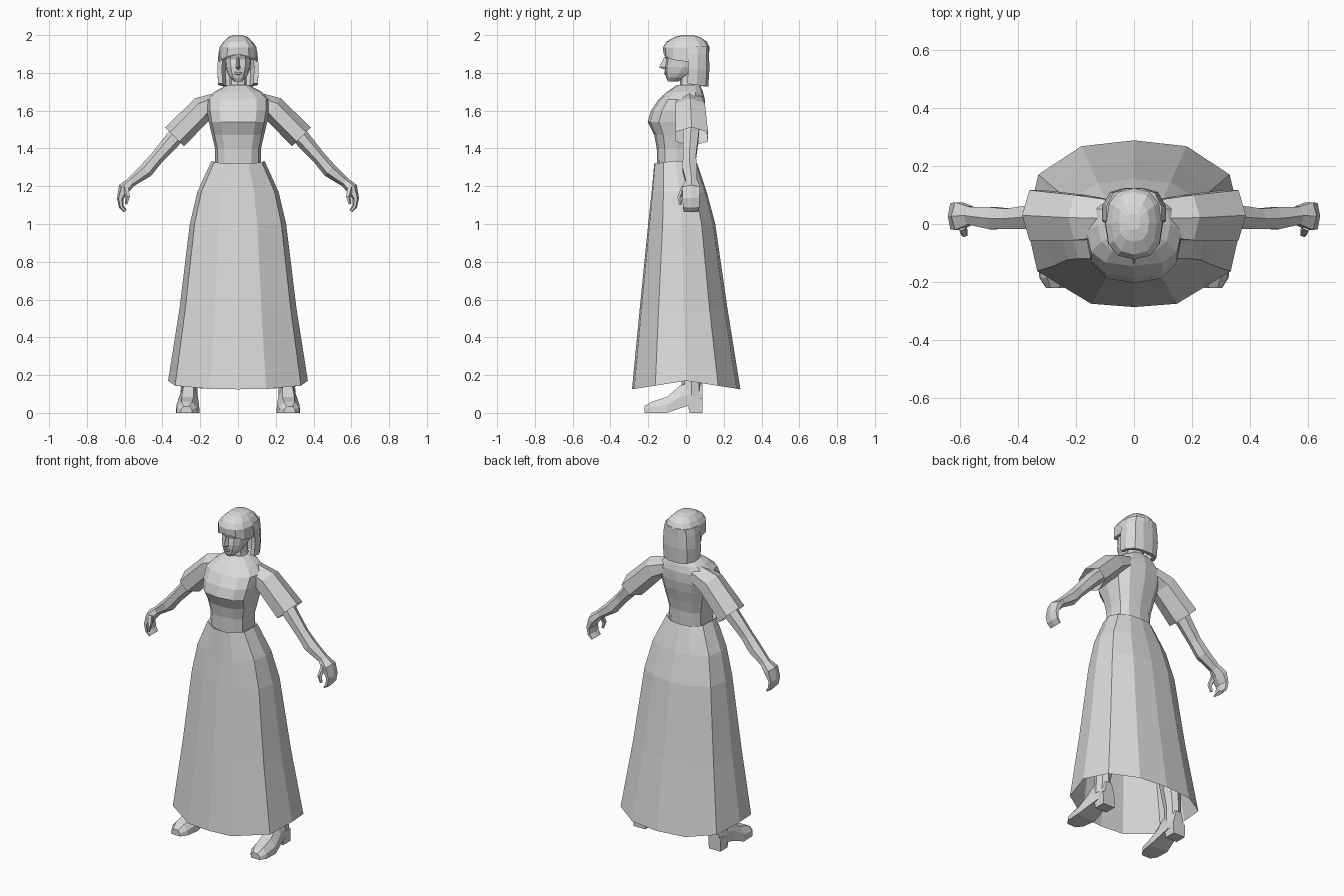
import bpy
import bmesh
from math import cos, sin, pi, copysign
from mathutils import Vector

default_cube = bpy.data.objects.get("Cube")
if default_cube:
    bpy.data.objects.remove(default_cube, do_unlink=True)

grey = bpy.data.materials.new("light_grey")
grey.use_nodes = True
grey.diffuse_color = (0.7, 0.7, 0.7, 1)
grey.node_tree.nodes["Principled BSDF"].inputs["Base Color"].default_value = grey.diffuse_color


def loft(name, rings, closed=True, cap_start=True, cap_end=True):
    """Skin a list of point rings into one flat-shaded object."""
    bm = bmesh.new()
    rows = [[bm.verts.new(point) for point in ring] for ring in rings]
    count = len(rows[0])
    for low, high in zip(rows, rows[1:]):
        for i in range(count if closed else count - 1):
            j = (i + 1) % count
            bm.faces.new((low[i], low[j], high[j], high[i]))
    if closed and cap_start:
        bm.faces.new(rows[0])
    if closed and cap_end:
        bm.faces.new(rows[-1])
    bmesh.ops.recalc_face_normals(bm, faces=bm.faces)
    mesh = bpy.data.meshes.new(name)
    bm.to_mesh(mesh)
    bm.free()
    mesh.materials.append(grey)
    obj = bpy.data.objects.new(name, mesh)
    bpy.context.collection.objects.link(obj)
    return obj


def soft(value, power):
    return copysign(abs(value) ** power, value)


def oval(z, width, front, back, count=12, power=0.8):
    """Horizontal rounded ring given by half width, front y and back y."""
    middle, depth = (front + back) / 2, (back - front) / 2
    angles = [2 * pi * i / count for i in range(count)]
    return [Vector((width * soft(cos(a), power), middle + depth * soft(sin(a), power), z))
            for a in angles]


def limb(name, stations, side, count=6, **caps):
    """Tube through stations of x, z, thickness, y and half depth."""
    rings = []
    for k, (x, z, thick, y, depth) in enumerate(stations):
        before = stations[max(k - 1, 0)]
        after = stations[min(k + 1, len(stations) - 1)]
        along = Vector((after[0] - before[0], 0, after[1] - before[1])).normalized()
        across = Vector((-along.z, 0, along.x))
        ring = []
        for i in range(count):
            a = 2 * pi * i / count
            p = Vector((x, y, z)) + across * thick * cos(a) + Vector((0, depth * sin(a), 0))
            ring.append((p.x * side, p.y, p.z))
        rings.append(ring)
    return loft(name, rings, **caps)


# Skirt: panelled outline swept from waistband to flared hem
half_outline = [(0, -1), (.4, -.96), (.9, -.57), (1, 0), (.89, .59), (.49, .93), (0, 1)]
outline = half_outline + [(-x, y) for x, y in half_outline[-2:0:-1]]
skirt_rows = [
    (1.32, .115, -.15, .05, .01), (1.335, .14, -.168, .06, .015),
    (1.17, .215, -.182, .11, 0), (1.0, .255, -.2, .155, 0),
    (.55, .31, -.245, .22, 0), (.17, .37, -.286, .288, .045)]
skirt_rings = [[(w * x, (f + b) / 2 + (b - f) / 2 * y, z - drop * abs(y)) for x, y in outline]
               for z, w, f, b, drop in skirt_rows]
loft("skirt", skirt_rings, cap_start=False, cap_end=False)

# Bodice with bust and sloping shoulders
bodice_rows = [
    (1.29, .12, -.152, .05), (1.4, .122, -.155, .055), (1.47, .138, -.168, .07),
    (1.54, .155, -.203, .09), (1.6, .165, -.185, .1), (1.66, .165, -.145, .1),
    (1.7, .125, -.1, .09), (1.735, .06, -.05, .075)]
loft("bodice", [oval(*row, power=0.75) for row in bodice_rows])

# Neck and face
neck_rows = [(1.7, .055, -.035, .075), (1.75, .044, -.032, .06), (1.83, .043, -.03, .06)]
loft("neck", [oval(*row, count=8) for row in neck_rows])
head_rows = [
    (1.755, .02, -.095, -.04), (1.775, .042, -.106, 0), (1.8, .056, -.11, .04),
    (1.83, .066, -.112, .08), (1.87, .07, -.105, .09), (1.9, .072, -.116, .09),
    (1.95, .065, -.1, .08)]
loft("head", [oval(*row) for row in head_rows])
loft("nose", [[(-w, -.1, z), (0, tip, z), (w, -.1, z)]
              for z, w, tip in [(1.885, .008, -.114), (1.84, .012, -.138),
                                (1.83, .016, -.142), (1.818, .012, -.115)]])
loft("lips", [oval(z, w, front, -.09, count=8)
              for z, w, front in [(1.788, .01, -.11), (1.795, .019, -.117),
                                  (1.801, .022, -.113), (1.807, .012, -.116)]])

# Hair: crown with a fringe, and a bob falling round the back
crown_rows = [
    (1.9, .1, -.119, .122), (1.935, .098, -.122, .125), (1.965, .078, -.105, .11),
    (1.99, .052, -.06, .075), (2.0, .022, -.02, .035)]
crown_rings = [oval(*row) for row in crown_rows]
for point in crown_rings[0]:
    point.z -= 4 * point.x ** 2
loft("hair_crown", crown_rings)
half_bob = [(1, .01), (1, .06), (.75, .108), (.3, .122)]
bob_line = half_bob + [(-x, y) for x, y in reversed(half_bob)]
bob_rings = [[(w * x, y - tuck, z - lower * y) for x, y in bob_line]
             for z, w, tuck, lower in [(1.94, .095, 0, 0), (1.9, .104, 0, 0),
                                       (1.82, .11, -.002, 0), (1.745, .105, .004, .15)]]
bob = loft("hair_bob", bob_rings, closed=False)
thicken = bob.modifiers.new("thickness", "SOLIDIFY")
thicken.thickness = 0.025
thicken.offset = -1

sleeve_path = [(.09, 1.65, .05, .02, .075), (.185, 1.612, .068, .022, .09),
               (.335, 1.462, .071, .03, .1)]
arm_path = [(.25, 1.54, .045, .03, .05), (.335, 1.458, .044, .025, .048),
            (.43, 1.35, .036, .018, .04), (.485, 1.285, .039, .02, .044),
            (.575, 1.215, .025, .03, .034)]
hand_path = [(.56, 1.228, .024, .03, .034), (.603, 1.188, .032, .027, .055),
             (.624, 1.135, .017, .027, .052), (.618, 1.092, .013, .027, .05),
             (.597, 1.068, .009, .027, .046)]
thumb_path = [(.595, 1.2, .018, -.005, .02), (.583, 1.145, .013, -.032, .014),
              (.592, 1.105, .007, -.03, .009)]
leg_path = [(.26, .09, .045, .03, .055), (.257, .19, .043, .03, .052),
            (.235, .38, .06, .03, .07), (.2, .6, .062, .01, .07),
            (.11, 1.1, .09, -.02, .09)]
foot_rows = [(-.22, 0, .035, .03), (-.185, 0, .058, .055), (-.1, 0, .085, .063),
             (-.03, .025, .145, .052), (.04, .045, .17, .044), (.088, .045, .15, .034)]

for label, side in (("left", 1), ("right", -1)):
    # Short wide sleeve, open at the cuff, with the arm inside
    limb(label + "_sleeve", sleeve_path, side, cap_end=False)
    limb(label + "_arm", arm_path, side)
    # Curled hand and thumb
    limb(label + "_hand", hand_path, side)
    limb(label + "_thumb", thumb_path, side, count=5)
    # Leg, shoe and block heel
    limb(label + "_leg", leg_path, side, count=8)
    shoe_rings = []
    for y, low, high, w in foot_rows:
        middle = .26 - .06 * y
        shape = [(-w, low), (w, low), (w * .95, (low + high) / 2),
                 (w * .5, high), (-w * .5, high), (-w * .95, (low + high) / 2)]
        shoe_rings.append([((middle + x) * side, y, z) for x, z in shape])
    loft(label + "_shoe", shoe_rings)
    loft(label + "_heel", [[((.258 + x) * side, y, z)
                            for x, y in [(-w, front), (w, front), (w, .088), (-w, .088)]]
                           for z, w, front in [(0, .04, .018), (.08, .042, .005)]])
